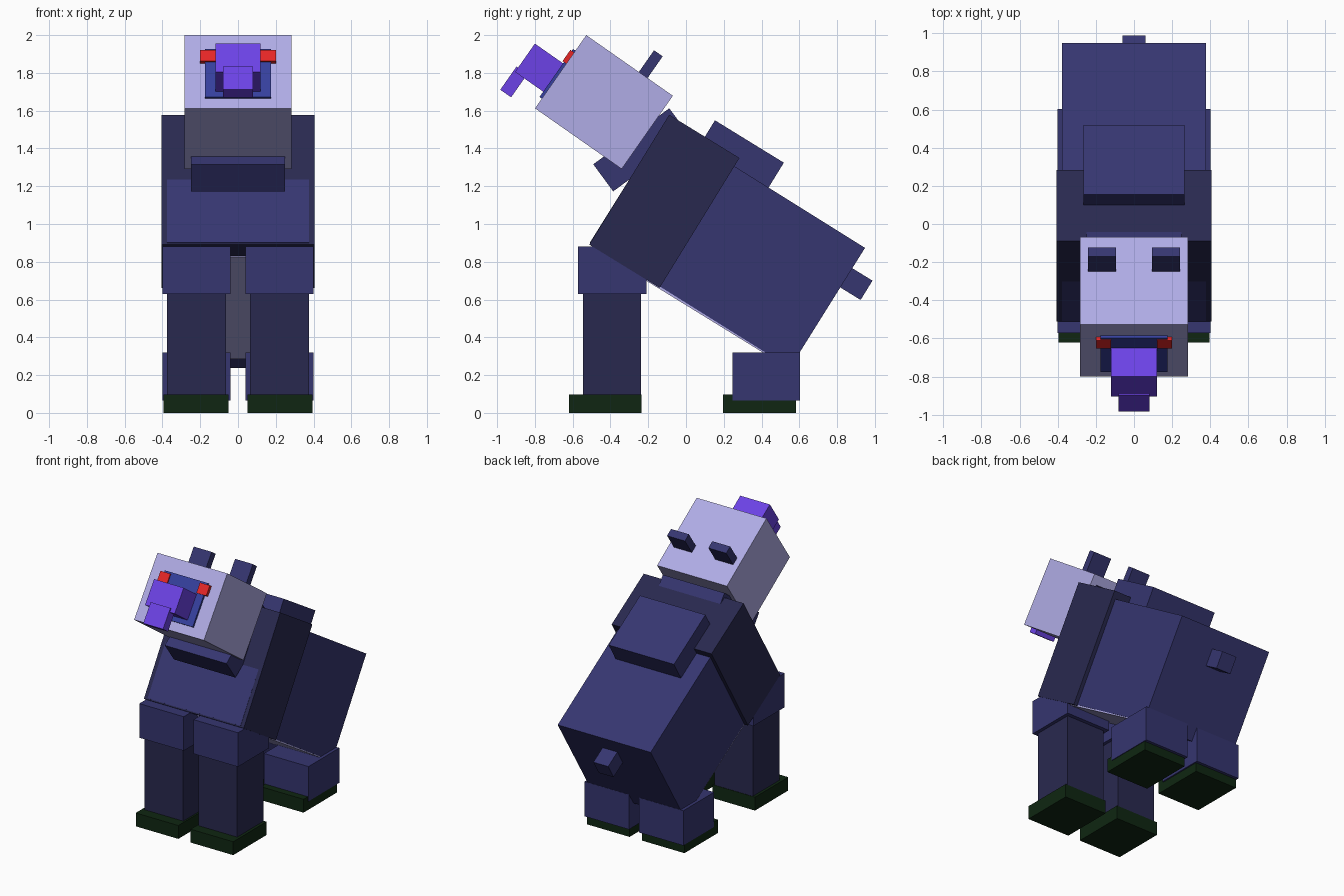
import bpy, bmesh, math
from mathutils import Matrix, Vector

cube = bpy.data.objects.get("Cube")
if cube:
    bpy.data.objects.remove(cube, do_unlink=True)


def material(name, srgb):
    lin = [((c + 0.055) / 1.055) ** 2.4 if c > 0.04 else c / 12.92 for c in srgb]
    m = bpy.data.materials.new(name)
    m.use_nodes = True
    m.diffuse_color = (*lin, 1)
    bsdf = next(n for n in m.node_tree.nodes if n.type == 'BSDF_PRINCIPLED')
    bsdf.inputs["Base Color"].default_value = (*lin, 1)
    return m


NAVY = material("navy fur", (0.21, 0.21, 0.44))
DARK = material("dark navy fur", (0.16, 0.16, 0.31))
LAVENDER = material("lavender", (0.69, 0.675, 0.90))
PURPLE = material("purple", (0.425, 0.26, 0.90))
BLUE = material("face blue", (0.21, 0.25, 0.62))
RED = material("eye red", (0.90, 0.15, 0.15))
GREEN = material("hoof green", (0.06, 0.15, 0.07))

# Tilted frames: (pitch in degrees, y, z). Local y runs backward, local z up.
WORLD = (0, 0, 0)
TRUNK = (31.6, -0.512, 0.891)     # lower front edge of the shoulders
BARREL = (32.0, -0.276, 1.274)    # body tilts a touch more than the shoulders
NECK = (-36.4, -0.491, 1.316)
HEAD = (35.0, -0.528, 2.0)        # upper front edge of the head


def box(name, mat, frame, x, y, z):
    """Box from (min, max) ranges given in a pitched frame."""
    pitch, oy, oz = frame
    size = [b - a for a, b in (x, y, z)]
    mid = Vector([(a + b) / 2 for a, b in (x, y, z)])
    bm = bmesh.new()
    bmesh.ops.create_cube(bm, size=1, matrix=Matrix.Diagonal((*size, 1)))
    mesh = bpy.data.meshes.new(name)
    bm.to_mesh(mesh)
    bm.free()
    mesh.materials.append(mat)
    ob = bpy.data.objects.new(name, mesh)
    rot = Matrix.Rotation(math.radians(-pitch), 4, 'X')
    ob.matrix_world = Matrix.Translation((0, oy, oz)) @ rot @ Matrix.Translation(mid)
    bpy.context.collection.objects.link(ob)
    return ob


def centred(name, mat, frame, half, y, z):
    return box(name, mat, frame, (-half, half), y, z)


def pair(name, mat, frame, x, y, z):
    box("left_" + name, mat, frame, x, y, z)
    box("right_" + name, mat, frame, (-x[1], -x[0]), y, z)


# Trunk
centred("shoulders", DARK, TRUNK, 0.405, (0, 0.437), (0, 0.807))
centred("body", NAVY, BARREL, 0.377, (0, 1.25), (-0.44, 0.309))
centred("belly", LAVENDER, TRUNK, 0.374, (0.116, 1.147), (-0.005, 0.05))
centred("back_hump", NAVY, TRUNK, 0.265, (0.222, 0.65), (0.70, 0.909))
centred("tail", NAVY, TRUNK, 0.06, (1.2, 1.377), (0.503, 0.623))
centred("neck", NAVY, NECK, 0.25, (0, 0.5), (-0.178, 0))

# Head and face
centred("head", LAVENDER, HEAD, 0.283, (0, 0.56), (-0.473, 0))
centred("face_plate", BLUE, HEAD, 0.175, (-0.015, 0.02), (-0.41, -0.10))
centred("snout", PURPLE, HEAD, 0.12, (-0.197, 0.02), (-0.376, -0.193))
centred("snout_tip", PURPLE, HEAD, 0.08, (-0.207, -0.137), (-0.498, -0.348))
pair("eye", RED, HEAD, (0.12, 0.20), (-0.024, 0.02), (-0.185, -0.112))
pair("ear", NAVY, HEAD, (0.095, 0.24), (0.34, 0.396), (-0.02, 0.14))

# Front legs
pair("front_leg_cuff", NAVY, WORLD, (0.04, 0.40), (-0.572, -0.21), (0.63, 0.88))
pair("front_leg", DARK, WORLD, (0.063, 0.375), (-0.545, -0.238), (0.03, 0.70))
pair("front_hoof", GREEN, WORLD, (0.05, 0.395), (-0.62, -0.235), (0, 0.098))

# Hind legs
pair("hind_leg", NAVY, WORLD, (0.04, 0.40), (0.245, 0.603), (0.065, 0.32))
pair("hind_hoof", GREEN, WORLD, (0.05, 0.395), (0.195, 0.582), (0, 0.098))
